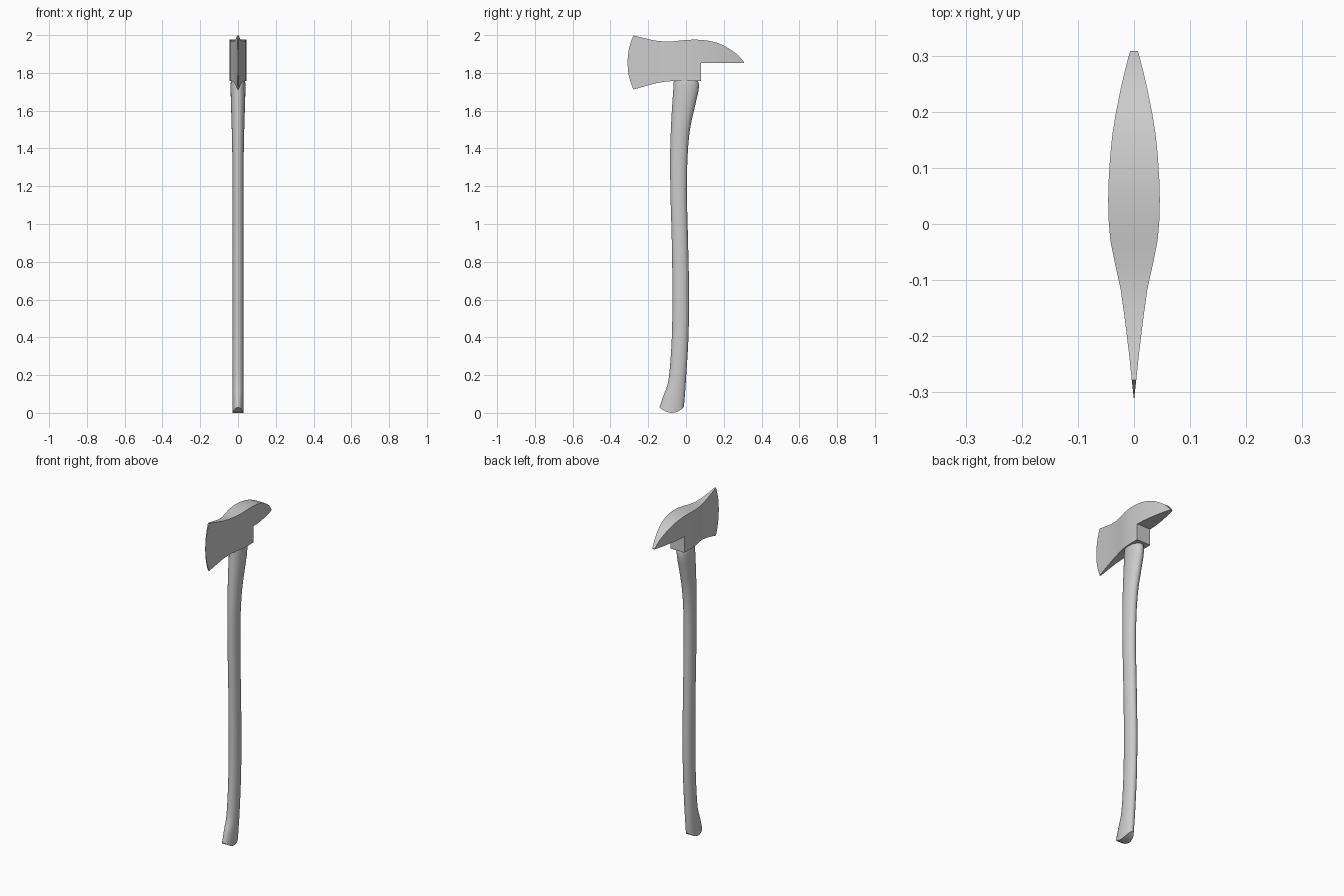
import bpy, bmesh, math

default_cube = bpy.data.objects.get("Cube")
if default_cube:
    bpy.data.objects.remove(default_cube, do_unlink=True)

grey = bpy.data.materials.new("plain grey")
grey.use_nodes = True
grey.diffuse_color = (0.6, 0.6, 0.6, 1)
grey.node_tree.nodes["Principled BSDF"].inputs["Base Color"].default_value = grey.diffuse_color


def finish(bm, name, angle):
    """Turn a bmesh into a shaded object with the grey material."""
    bmesh.ops.recalc_face_normals(bm, faces=bm.faces[:])
    mesh = bpy.data.meshes.new(name)
    bm.to_mesh(mesh)
    bm.free()
    mesh.materials.append(grey)
    obj = bpy.data.objects.new(name, mesh)
    bpy.context.collection.objects.link(obj)
    bpy.ops.object.select_all(action='DESELECT')
    obj.select_set(True)
    bpy.context.view_layer.objects.active = obj
    bpy.ops.object.shade_smooth_by_angle(angle=math.radians(angle))
    return obj


def bridge(bm, ring_a, ring_b):
    """Join two closed rings; the shorter ring decides the face count."""
    count = min(len(ring_a), len(ring_b))
    for i in range(count):
        j = (i + 1) % count
        bm.faces.new((ring_a[i], ring_a[j], ring_b[j], ring_b[i]))


def spline(rows, steps):
    """Catmull-Rom resampling of rows of values."""
    result = []
    for k in range(len(rows) - 1):
        a, b, c, d = (rows[min(max(k + o, 0), len(rows) - 1)] for o in (-1, 0, 1, 2))
        for s in range(steps):
            t = s / steps
            result.append([q + t / 2 * (r - p + t * (2*p - 5*q + 4*r - u + t * (3*(q - r) + u - p)))
                           for p, q, r, u in zip(a, b, c, d)])
    return result + [list(rows[-1])]


# Axe head: sections along y as (y, half width, top z, bottom z)
UNDERSIDE = 1.853
EDGE_Y, EDGE_HALF, EDGE_DEPTH = -0.278, 0.143, 0.032
sections = []
for step in range(8):                      # curved cutting edge
    t = 1 - step / 7
    half = max(EDGE_HALF * math.sqrt(1 - t), 0.002)
    sections.append((EDGE_Y - EDGE_DEPTH * t, 0.0005 + 0.0035 * (1 - t),
                     1.855 + half, 1.855 - half))
sections += [
    (-0.23, 0.009, 1.986, 1.726), (-0.165, 0.017, 1.971, 1.744),
    (-0.115, 0.024, 1.966, 1.753), (-0.07, 0.034, 1.967, 1.757),
    (-0.03, 0.042, 1.971, 1.757), (0.01, 0.0455, 1.975, 1.757),
    (0.045, 0.046, 1.976, 1.757), (0.08, 0.045, 1.975, 1.757),
]
pick = [                                   # pick at the back, flat below
    (0.12, 0.0425, 1.97), (0.16, 0.0385, 1.961), (0.2, 0.032, 1.945),
    (0.24, 0.024, 1.921), (0.27, 0.017, 1.899), (0.29, 0.012, 1.878), (0.308, 0.007, 1.856),
]

bm = bmesh.new()
rings = []
for y, w, top, low in sections:
    rings.append([bm.verts.new(p) for p in (
        (-w, y, UNDERSIDE), (-w, y, top), (w, y, top),
        (w, y, UNDERSIDE), (w, y, low), (-w, y, low))])
step_ring = rings[-1]
for y, w, top in pick:
    rings.append([bm.verts.new(p) for p in (
        (-w, y, UNDERSIDE), (-w, y, top), (w, y, top), (w, y, UNDERSIDE))])
for first, second in zip(rings, rings[1:]):
    bridge(bm, first, second)
bm.faces.new(rings[0])
bm.faces.new(rings[-1])
bm.faces.new([step_ring[i] for i in (0, 3, 4, 5)])
finish(bm, "axe_head", 30)

# Handle: stations as (z, front y, back y, half width)
stations = spline([
    (0.03, -0.14, -0.012, 0.029), (0.09, -0.12, -0.006, 0.029),
    (0.18, -0.092, 0.0, 0.029), (0.4, -0.075, 0.013, 0.029),
    (0.65, -0.072, 0.016, 0.029), (0.9, -0.075, 0.011, 0.029),
    (1.15, -0.082, 0.005, 0.029), (1.35, -0.084, 0.008, 0.03),
    (1.5, -0.08, 0.021, 0.033), (1.63, -0.073, 0.049, 0.037),
    (1.7, -0.068, 0.065, 0.039), (1.74, -0.066, 0.068, 0.039), (1.765, -0.064, 0.06, 0.036),
], 4)
SIDES = 24
bm = bmesh.new()
rings = []
for index, (z, front, back, w) in enumerate(stations):
    ring = []
    for i in range(SIDES):
        a = 2 * math.pi * i / SIDES
        # the butt end bulges downward in the middle
        drop = 0.03 * math.sin(a) ** 2 * max(0, 1 - index / 4)
        ring.append(bm.verts.new((w * math.sin(a),
                                  (front + back) / 2 + (back - front) / 2 * math.cos(a),
                                  z - drop)))
    rings.append(ring)
for first, second in zip(rings, rings[1:]):
    bridge(bm, first, second)
# Butt cap: strips running straight across the handle
butt = rings[0]
for i in range(SIDES // 2):
    corners = [butt[i], butt[i + 1], butt[-i - 1], butt[-i]]
    bm.faces.new(list(dict.fromkeys(corners)))
bm.faces.new(rings[-1])
finish(bm, "handle", 40)
